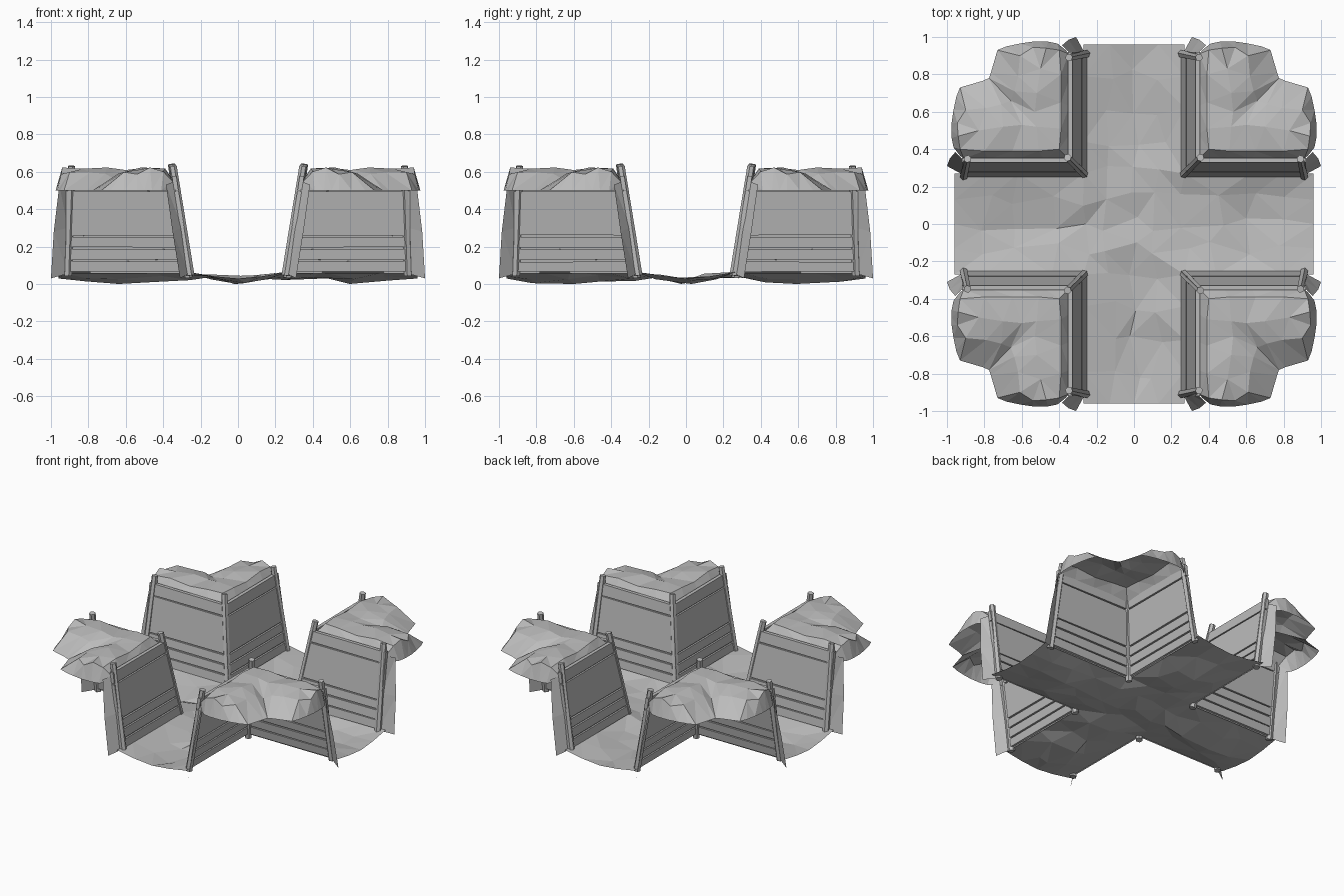
import bpy, bmesh, random
from mathutils import Vector, Matrix

random.seed(4)
cube = bpy.data.objects.get("Cube")
if cube:
    bpy.data.objects.remove(cube, do_unlink=True)

# Single flat colour
grey = bpy.data.materials.new("plain grey")
grey.use_nodes = True
colour = (0.5, 0.5, 0.5, 1)
grey.diffuse_color = colour
bsdf = grey.node_tree.nodes["Principled BSDF"]
bsdf.inputs["Base Color"].default_value = colour
bsdf.inputs["Roughness"].default_value = 0.9


def finish(bm, name):
    mesh = bpy.data.meshes.new(name)
    bm.to_mesh(mesh)
    mesh.materials.append(grey)
    obj = bpy.data.objects.new(name, mesh)
    bpy.context.collection.objects.link(obj)


def four_corners(bm, name):
    """Mirror a back-left part into all four quadrants."""
    for sx, side in ((1, "left"), (-1, "right")):
        for sy, end in ((1, "back"), (-1, "front")):
            part = bm.copy()
            part.transform(Matrix.Diagonal((sx, sy, 1, 1)))
            if sx * sy < 0:
                bmesh.ops.reverse_faces(part, faces=part.faces[:])
            finish(part, f"{name}_{end}_{side}")
            part.free()
    bm.free()


def swap(p):
    """Reflect a point across the diagonal of its corner."""
    return Vector((p[1], p[0], p[2]))


def jitter(amount):
    return random.uniform(-amount, amount)


def sheet(bm, rows):
    """Faceted surface through rows of points."""
    grid = [[bm.verts.new(p) for p in row] for row in rows]
    faces = []
    for a, b in zip(grid, grid[1:]):
        for i in range(len(a) - 1):
            faces.append(bm.faces.new((a[i], a[i + 1], b[i + 1], b[i])))
    return faces


def lean(z):
    """Distance of the sloping wall from the trench centre line."""
    return 0.26 + 0.155 * (z - 0.05)


def post(bm, base, top, radius=0.023):
    base, top = Vector(base), Vector(top)
    axis = top - base
    turn = axis.to_track_quat("Z", "Y").to_matrix().to_4x4()
    bmesh.ops.create_cone(bm, cap_ends=True, segments=6, radius1=radius,
                          radius2=radius * 0.9, depth=axis.length,
                          matrix=Matrix.Translation((base + top) / 2) @ turn)


def plank(bm, z0, z1, flip):
    """Board lying in the sloping wall, from the corner post outwards."""
    pts = []
    for z, sag in ((z0, jitter(0.003)), (z1, jitter(0.003))):
        for off in (-0.012, 0.012):
            pts.append(Vector((lean(z) + off, lean(z) + off, z)))
            pts.append(Vector((0.92, lean(z) + off, z + sag)))
    v = [bm.verts.new(swap(p) if flip else p) for p in pts]
    for f in ((0, 1, 3, 2), (4, 5, 7, 6), (0, 1, 5, 4), (2, 3, 7, 6), (0, 2, 6, 4), (1, 3, 7, 5)):
        bm.faces.new([v[i] for i in f])


# Trench floor: a cross-shaped rippled sheet, sagging along each arm
half = [0.13, 0.27, 0.44, 0.62, 0.79, 0.96]
lines = [-c for c in reversed(half)] + [0] + half
bm = bmesh.new()
verts = {}


def floor_vert(x, y):
    if (x, y) not in verts:
        across, along = sorted((abs(x), abs(y)))
        rise = min(across / 0.27, 1)
        low = 0.03 - 0.025 * max(0, 1 - abs(along - 0.62) / 0.35)
        z = low + (0.065 - low) * rise ** 1.5
        inner = across < 0.2 and along < 0.9
        dx, dy = (jitter(0.04), jitter(0.04)) if inner else (0, 0)
        if inner and along != 0.62:
            z += jitter(0.015)
        if along == 0.62 and across == 0:
            z = 0
        verts[x, y] = bm.verts.new((x + dx, y + dy, z))
    return verts[x, y]


for x0, x1 in zip(lines, lines[1:]):
    for y0, y1 in zip(lines, lines[1:]):
        if min(abs(x0 + x1), abs(y0 + y1)) < 0.54:
            bm.faces.new([floor_vert(*c) for c in ((x0, y0), (x1, y0), (x1, y1), (x0, y1))])
bmesh.ops.triangulate(bm, faces=bm.faces[:])
finish(bm, "trench_floor")
bm.free()

# Posts: one at each inner corner, one at the end of each wall
bm = bmesh.new()
post(bm, (0.265, 0.265, 0.035), (0.355, 0.355, 0.64))
outer = (Vector((0.91, 0.255, 0.045)), Vector((0.89, 0.348, 0.63)))
post(bm, *outer)
post(bm, *map(swap, outer))
four_corners(bm, "posts")

# Plank walls with narrow gaps between the boards
bm = bmesh.new()
edges = [0.06, 0.125, 0.19, 0.255, 0.5, 0.58]
for flip in (False, True):
    for z0, z1 in zip(edges, edges[1:]):
        plank(bm, z0 + 0.005, z1 - 0.005, flip)
bmesh.ops.recalc_face_normals(bm, faces=bm.faces[:])
four_corners(bm, "wall_planks")

# Earth bank behind the planks, flaring out past the end posts
bm = bmesh.new()
bank = []
for z, end in ((0.055, (1.0, 0.31, 0.03)), (0.3, (0.985, 0.35, 0.28)), (0.55, (0.955, 0.385, 0.53))):
    d = lean(z)
    bank.append([Vector((d, d, z)), Vector((0.91, d, z)), Vector(end)])
sheet(bm, bank)
faces = sheet(bm, [[swap(p) for p in row] for row in bank])
bmesh.ops.reverse_faces(bm, faces=faces)
bmesh.ops.triangulate(bm, faces=bm.faces[:])
four_corners(bm, "earth_bank")

# Earth cap: lip over the wall, lumpy top, then a notched drooping rim
cap_rows = [
    (0.55, [(.93, .365), (.91, .35), (.78, .345), (.63, .345), (.48, .345), (.35, .35)]),
    (0.61, [(.965, .41), (.93, .40), (.80, .39), (.65, .39), (.51, .39), (.40, .40)]),
    (0.615, [(.975, .46), (.94, .47), (.83, .50), (.70, .52), (.60, .53), (.52, .52)]),
    (0.59, [(.975, .50), (.945, .54), (.90, .61), (.79, .62), (.71, .64), (.66, .66)]),
    (0.5, [(.975, .54), (.965, .61), (.95, .68), (.93, .73), (.81, .765), (.775, .78)]),
]
rows = []
for height, points in cap_rows:
    row = []
    for i, (x, y) in enumerate(points):
        z = 0.5 if i == 0 else height
        if 0 < i and height > 0.58:
            z += jitter(0.01)
        if i == len(points) - 1 and height == 0.59:
            z -= 0.03
        row.append(Vector((x, y, z)))
    rows.append(row + [swap(p) for p in reversed(row[:-1])])
bm = bmesh.new()
sheet(bm, rows)
bmesh.ops.triangulate(bm, faces=bm.faces[:])
if sum(f.normal.z for f in bm.faces) < 0:
    bmesh.ops.reverse_faces(bm, faces=bm.faces[:])
four_corners(bm, "earth_cap")
